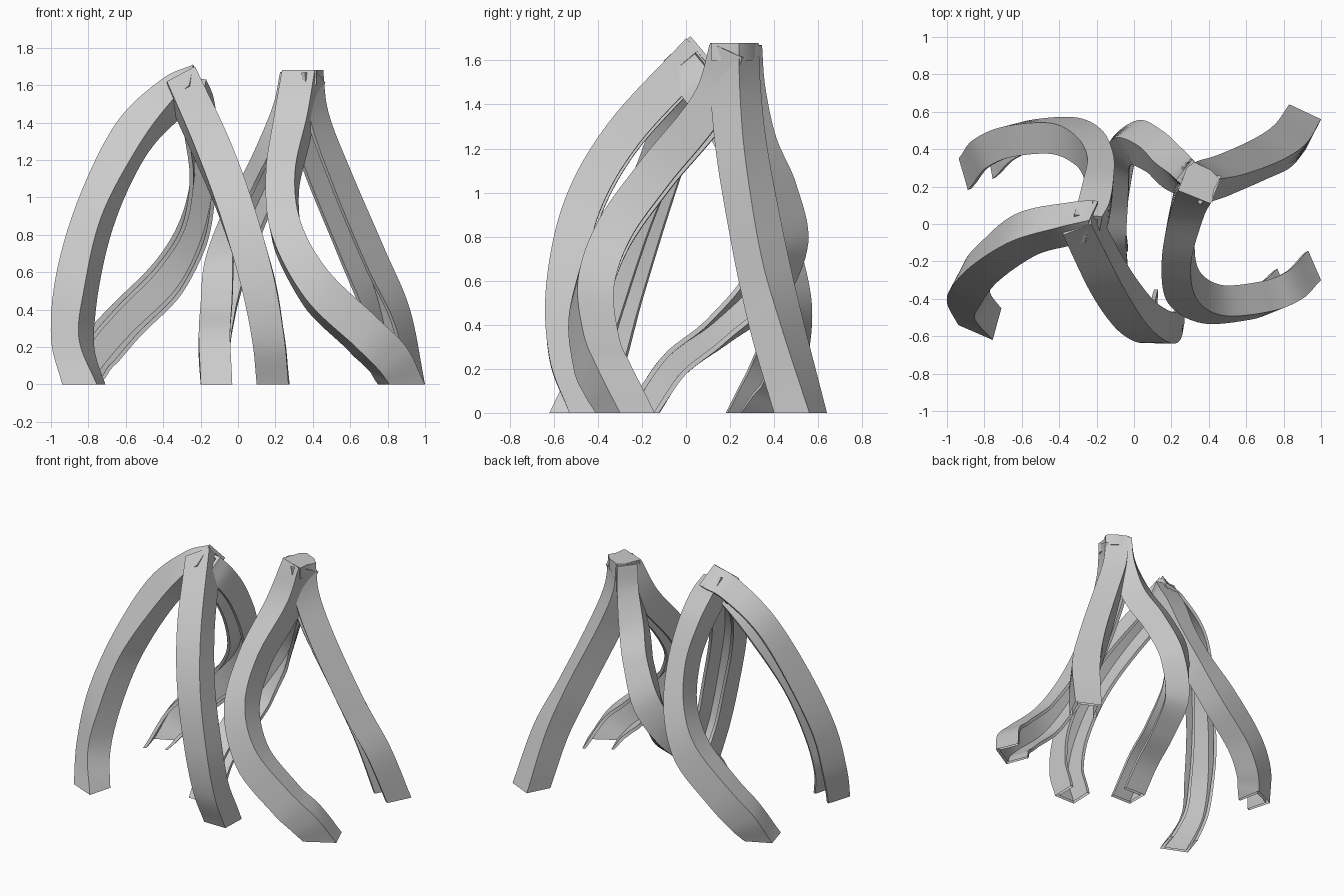
import bpy, bmesh
from mathutils import Vector

DEPTH, WALL, STEPS = 0.168, 0.022, 8

if "Cube" in bpy.data.objects:
    bpy.data.objects.remove(bpy.data.objects["Cube"], do_unlink=True)

gray = bpy.data.materials.new("plain gray")
gray.use_nodes = True
color = (0.6, 0.6, 0.6, 1)
gray.diffuse_color = color
gray.node_tree.nodes["Principled BSDF"].inputs["Base Color"].default_value = color


def smooth_rail(points):
    """Spline through the points, run on a little past the foot."""
    p = [Vector(q) for q in points]
    p = [2 * p[0] - p[1]] + p
    p += [2 * p[-1] - p[-2]]
    p += [2 * p[-1] - p[-2]]
    rail = []
    for a, b, c, d in zip(p, p[1:], p[2:], p[3:]):
        for k in range(STEPS):
            t = k / STEPS
            rail.append(b + (c - a) * t / 2 + (2 * a - 5 * b + 4 * c - d) * t * t / 2
                        + (3 * b - a - 3 * c + d) * t ** 3 / 2)
    return rail


def finish(name, bm):
    bmesh.ops.recalc_face_normals(bm, faces=bm.faces)
    mesh = bpy.data.meshes.new(name)
    bm.to_mesh(mesh)
    bm.free()
    mesh.materials.append(gray)
    obj = bpy.data.objects.new(name, mesh)
    bpy.context.collection.objects.link(obj)
    bpy.ops.object.select_all(action="DESELECT")
    obj.select_set(True)
    bpy.context.view_layer.objects.active = obj
    bpy.ops.object.shade_smooth_by_angle(angle=0.6)


def channel_leg(name, left, right):
    """Sweep a U-shaped channel whose outer face spans the two edge rails."""
    left, right = smooth_rail(left), smooth_rail(right)
    mid = [(a + b) / 2 for a, b in zip(left, right)]
    bm = bmesh.new()
    rings = []
    for i, (l, r) in enumerate(zip(left, right)):
        tangent = mid[min(i + 1, len(mid) - 1)] - mid[max(i - 1, 0)]
        across = (r - l).normalized()
        inward = across.cross(tangent).normalized()
        tip, floor, side = inward * DEPTH, inward * WALL, across * WALL
        section = (l + tip, l, r, r + tip, r + tip - side,
                   r + floor - side, l + floor + side, l + tip + side)
        rings.append([bm.verts.new(v) for v in section])
    count = len(rings[0])
    for a, b in zip(rings, rings[1:]):
        for k in range(count):
            n = (k + 1) % count
            bm.faces.new((a[k], a[n], b[n], b[k]))
    bm.faces.new(rings[0])
    # flat foot on the ground
    cut = bmesh.ops.bisect_plane(bm, geom=bm.verts[:] + bm.edges[:] + bm.faces[:],
                                 plane_co=(0, 0, 0), plane_no=(0, 0, 1), clear_inner=True)
    rim = [e for e in cut["geom_cut"] if isinstance(e, bmesh.types.BMEdge)]
    bmesh.ops.edgenet_fill(bm, edges=rim)
    finish(name, bm)


def cap(name, outline, bottom, top):
    bm = bmesh.new()
    face = bm.faces.new([bm.verts.new((x, y, bottom)) for x, y in outline])
    up = bmesh.ops.extrude_face_region(bm, geom=[face])
    verts = [v for v in up["geom"] if isinstance(v, bmesh.types.BMVert)]
    bmesh.ops.translate(bm, verts=verts, vec=(0, 0, top - bottom))
    finish(name, bm)


# Right-hand tripod, joined in a ridge
channel_leg("right_front_leg",
            [(-.24, .02, 1.71), (-.41, -.02, 1.63), (-.65, -.09, 1.4), (-.85, -.21, 1),
             (-.97, -.33, .6), (-1, -.42, .25), (-.94, -.54, 0)],
            [(-.26, -.1, 1.6), (-.36, -.12, 1.51), (-.53, -.17, 1.28), (-.73, -.31, .9),
             (-.825, -.44, .5), (-.85, -.51, .24), (-.755, -.62, 0)])
channel_leg("middle_front_leg",
            [(-.38, -.06, 1.62), (-.23, -.37, 1.27), (-.1, -.555, .92), (.01, -.63, .55),
             (.075, -.62, .24), (.1, -.53, 0)],
            [(-.23, 0, 1.7), (-.05, -.35, 1.32), (.08, -.55, .97), (.19, -.635, .58),
             (.247, -.62, .25), (.27, -.53, 0)])
channel_leg("right_back_leg",
            [(-.17, .04, 1.63), (-.13, .12, 1.53), (-.11, .24, 1.36), (-.11, .37, 1.1),
             (-.17, .5, .8), (-.31, .57, .51), (-.56, .555, .26), (-.7, .5, .1),
             (-.77, .43, 0)],
            [(-.32, .05, 1.65), (-.3, .12, 1.55), (-.27, .24, 1.38), (-.25, .36, 1.14),
             (-.31, .47, .88), (-.45, .54, .65), (-.7, .52, .4), (-.86, .45, .21),
             (-.93, .36, .02)])

# Left-hand tripod, joined under a flat cap
channel_leg("left_front_leg",
            [(.235, .18, 1.68), (.19, .05, 1.42), (.148, -.2, 1.12), (.18, -.42, .8),
             (.36, -.53, .46), (.63, -.51, .2), (.75, -.46, .08), (.81, -.41, 0)],
            [(.41, .11, 1.68), (.37, .03, 1.44), (.305, -.21, 1.14), (.335, -.4, .87),
             (.48, -.49, .61), (.74, -.465, .36), (.9, -.4, .2), (.99, -.31, .02)])
channel_leg("left_back_leg",
            [(.455, .24, 1.68), (.485, .245, 1.45), (.6, .27, 1.15), (.786, .34, .72),
             (.92, .43, .4), (1, .56, 0)],
            [(.33, .33, 1.68), (.35, .34, 1.47), (.45, .37, 1.2), (.63, .45, .78),
             (.75, .53, .43), (.83, .64, 0)])
channel_leg("middle_back_leg",
            [(.31, .345, 1.67), (.3, .36, 1.48), (.25, .41, 1.25), (.15, .5, 1.04),
             (.02, .555, .77), (-.13, .44, .5), (-.19, .2, .32), (-.21, 0, .175),
             (-.2, -.12, 0)],
            [(.225, .235, 1.67), (.19, .27, 1.5), (.11, .33, 1.3), (.02, .42, 1.11),
             (-.1, .46, .88), (-.18, .35, .65), (-.2, .12, .43), (-.21, -.1, .265),
             (-.2, -.26, .03)])
cap("left_cap", [(.235, .18), (.31, .15), (.42, .115), (.425, .18), (.458, .24),
                 (.41, .29), (.32, .33), (.28, .3), (.26, .24)], 1.6, 1.68)
